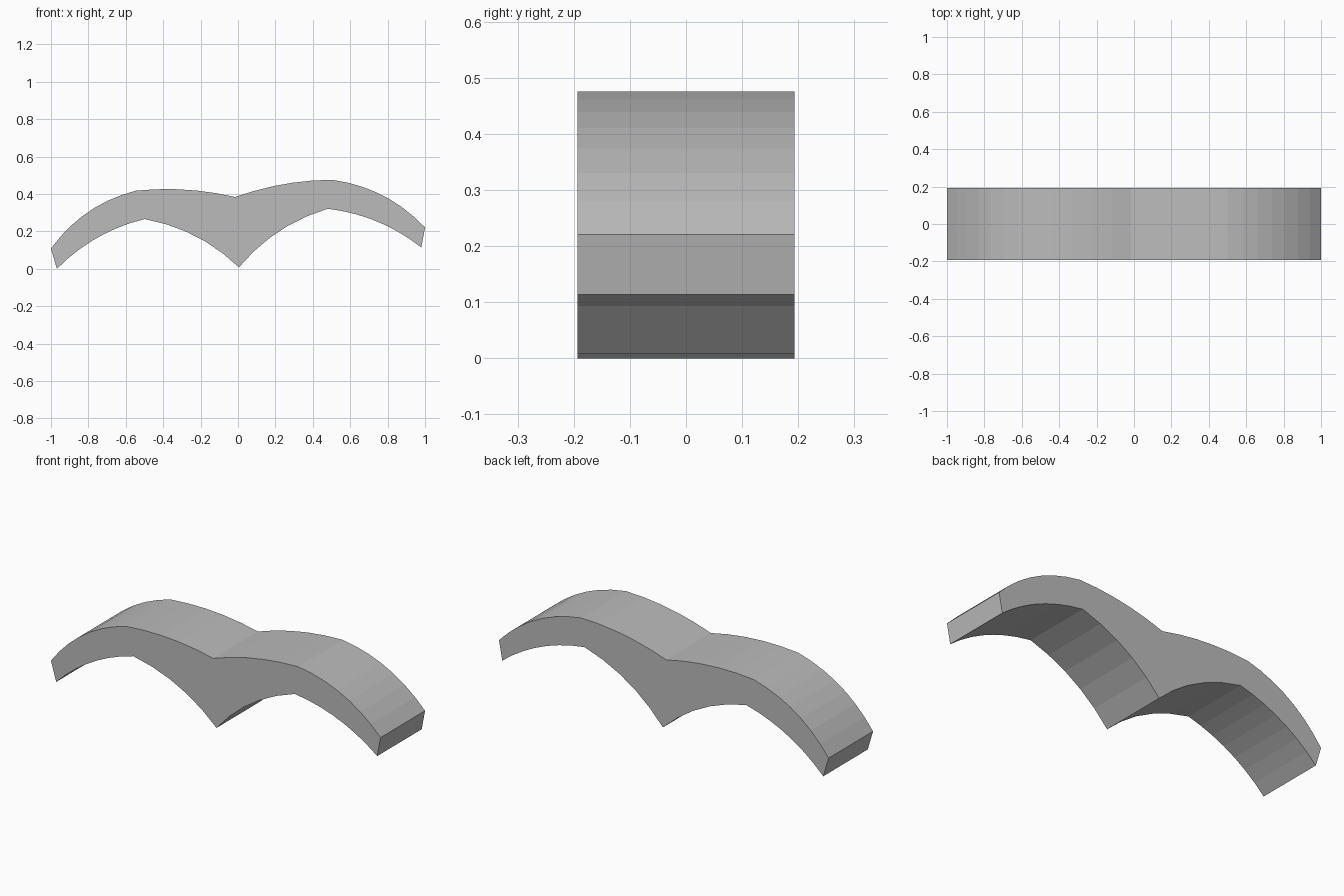
import bpy, bmesh
from mathutils import Vector

cube = bpy.data.objects.get("Cube")
if cube:
    bpy.data.objects.remove(cube, do_unlink=True)

DEPTH = 0.386

grey = bpy.data.materials.new("plain grey")
grey.use_nodes = True
colour = (0.5, 0.5, 0.5, 1)
grey.diffuse_color = colour
grey.node_tree.nodes["Principled BSDF"].inputs["Base Color"].default_value = colour


def bulge(a, b, height, steps):
    """Points from a up to b, bowed upward by height at the middle."""
    a, b = Vector(a), Vector(b)
    chord = (b - a).normalized()
    side = Vector((-chord.y, chord.x))
    if side.y < 0:
        side = -side
    return [a.lerp(b, i / steps) + side * height * 4 * (i / steps) * (1 - i / steps)
            for i in range(steps)]


# Key corners of the wing outline (x, z)
left_tip, left_crest, dip = (-1, 0.112), (-0.545, 0.422), (-0.015, 0.388)
right_crest, right_tip = (0.5, 0.48), (1, 0.225)
right_under, right_pit = (0.98, 0.118), (0.48, 0.325)
point, left_pit, left_under = (0.005, 0.012), (-0.5, 0.27), (-0.968, 0.004)

# Upper edge, right end, lower edge, left end
outline = (bulge(left_tip, left_crest, 0.05, 7) + bulge(left_crest, dip, 0.022, 5)
           + bulge(dip, right_crest, 0.022, 5) + bulge(right_crest, right_tip, 0.05, 7)
           + [Vector(right_tip)]
           + bulge(right_under, right_pit, 0.038, 7) + bulge(right_pit, point, 0.043, 5)
           + bulge(point, left_pit, 0.043, 5) + bulge(left_pit, left_under, 0.038, 7)
           + [Vector(left_under)])
low = min(p.y for p in outline)

# Extrude the outline from front to back
bm = bmesh.new()
front = bm.faces.new([bm.verts.new((p.x, -DEPTH / 2, p.y - low)) for p in outline])
extruded = bmesh.ops.extrude_face_region(bm, geom=[front], use_keep_orig=True)
back = [v for v in extruded["geom"] if isinstance(v, bmesh.types.BMVert)]
bmesh.ops.translate(bm, verts=back, vec=(0, DEPTH, 0))
bmesh.ops.recalc_face_normals(bm, faces=bm.faces)
mesh = bpy.data.meshes.new("wing_arch")
bm.to_mesh(mesh)
bm.free()
mesh.materials.append(grey)
wing = bpy.data.objects.new("wing_arch", mesh)
bpy.context.collection.objects.link(wing)
